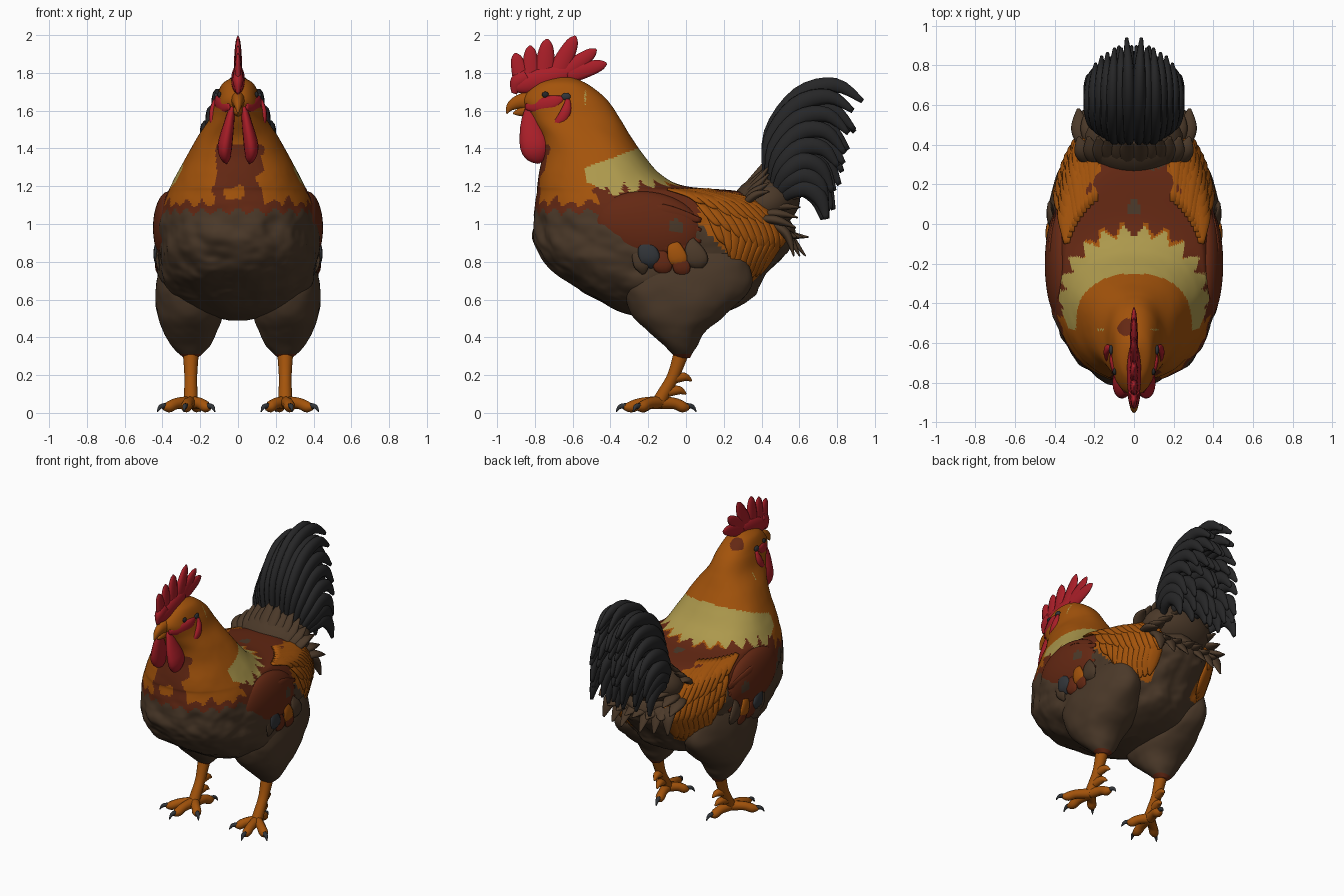
import bpy, bmesh, math, random
from mathutils import Vector, Matrix, noise

cube = bpy.data.objects.get("Cube")
if cube:
    bpy.data.objects.remove(cube)
random.seed(4)

# Palette
PALETTE = {"orange": "A3530B", "rust": "642813", "cream": "AC984C", "brown": "4B3929",
           "black": "262627", "red": "AA1E28", "slate": "323539"}
MATS = []
for name, code in PALETTE.items():
    srgb = [int(code[i:i + 2], 16) / 255 for i in (0, 2, 4)]
    rgba = [((c + 0.055) / 1.055) ** 2.4 for c in srgb] + [1]
    m = bpy.data.materials.new(name)
    m.use_nodes = True
    m.diffuse_color = rgba
    bsdf = m.node_tree.nodes["Principled BSDF"]
    bsdf.inputs["Base Color"].default_value = rgba
    bsdf.inputs["Roughness"].default_value = 0.8
    MATS.append(m)
ORANGE, RUST, CREAM, BROWN, BLACK, RED, SLATE = range(len(MATS))


def spline(rows, t):
    """Smooth interpolation through rows, with t from 0 to 1."""
    f = t * (len(rows) - 1)
    i = min(int(f), len(rows) - 2)
    f -= i
    a, b, c, d = (rows[max(0, min(len(rows) - 1, i + k))] for k in (-1, 0, 1, 2))
    return [q + 0.5 * f * (r - p + f * (2 * p - 5 * q + 4 * r - s + f * (3 * (q - r) + s - p)))
            for p, q, r, s in zip(a, b, c, d)]


def skin(bm, rings, mat):
    """Join closed rings of points into a capped surface."""
    rings = [[bm.verts.new(p) for p in ring] for ring in rings]
    n = len(rings[0])
    faces = [bm.faces.new((a[i], a[(i + 1) % n], b[(i + 1) % n], b[i]))
             for a, b in zip(rings, rings[1:]) for i in range(n)]
    faces += [bm.faces.new(rings[0]), bm.faces.new(rings[-1])]
    for f in faces:
        f.material_index = mat


def tube(bm, pts, mat, ref=(1, 0, 0), fu=1, fv=1, steps=12, n=10):
    """Sweep an oval along points of (x, y, z, radius)."""
    rings = []
    for k in range(steps + 1):
        x, y, z, r = spline(pts, k / steps)
        p = Vector((x, y, z))
        t = (Vector(spline(pts, min(1, k / steps + 0.01))[:3])
             - Vector(spline(pts, max(0, k / steps - 0.01))[:3])).normalized()
        u = Vector(ref)
        u = (u - t * u.dot(t)).normalized()
        v = t.cross(u)
        r = max(r, 0.003)
        rings.append([p + u * r * fu * math.cos(a) + v * r * fv * math.sin(a)
                      for a in (math.tau * j / n for j in range(n))])
    skin(bm, rings, mat)


def ball(bm, centre, size, mat, tilt=0, seg=32):
    mx = (Matrix.Translation(centre) @ Matrix.Rotation(tilt, 4, "X")
          @ Matrix.Diagonal((*size, 1)))
    new = bmesh.ops.create_uvsphere(bm, u_segments=seg, v_segments=seg // 2, radius=1, matrix=mx)
    for v in new["verts"]:
        for f in v.link_faces:
            f.material_index = mat


def ring_point(row, a, grow=1.0):
    """Point on an egg given as (z, y front, y widest, y back, half width, centre x)."""
    z, y0, yc, y1, w, cx = row
    c, s = math.cos(a), math.sin(a)
    reach = (y1 - yc) if s > 0 else (yc - y0)
    return Vector((cx + math.copysign(abs(c) ** 0.9, c) * w * grow,
                   yc + math.copysign(abs(s) ** 0.9, s) * reach * grow, z))


def loft(bm, rows, mat, steps, n):
    rings = []
    for k in range(steps + 1):
        row = spline(rows, k / steps)
        ring = []
        for j in range(n):
            p = ring_point(row, math.tau * j / n)
            rough = 0.01 + 0.04 * max(0, min(1, (1.12 - p.z) * 8))
            lump = noise.noise(p * 8) + 0.25 * noise.noise(p * 20)
            ring.append(ring_point(row, math.tau * j / n, 1 + rough * lump))
        rings.append(ring)
    skin(bm, rings, mat)


def finish(name, bm, mirror=False, rule=None):
    bmesh.ops.recalc_face_normals(bm, faces=bm.faces)
    for f in bm.faces:
        f.smooth = True
        if rule:
            f.material_index = rule(f.calc_center_median())
    me = bpy.data.meshes.new(name)
    bm.to_mesh(me)
    bm.free()
    for m in MATS:
        me.materials.append(m)
    ob = bpy.data.objects.new(name, me)
    bpy.context.collection.objects.link(ob)
    if mirror:
        ob.modifiers.new("Mirror", "MIRROR").use_mirror_merge = False


# Body, neck and head in one loft, coloured as plumage zones
BODY = [(1.775, -.70, -.65, -.60, .03, 0), (1.74, -.79, -.64, -.52, .085, 0),
        (1.66, -.86, -.60, -.42, .118, 0), (1.56, -.82, -.56, -.35, .15, 0),
        (1.46, -.77, -.49, -.29, .215, 0), (1.36, -.76, -.44, -.22, .27, 0),
        (1.26, -.78, -.40, -.13, .325, 0), (1.20, -.79, -.38, 0, .355, 0),
        (1.17, -.79, -.36, .30, .37, 0), (1.10, -.80, -.32, .45, .40, 0),
        (1.0, -.81, -.28, .55, .42, 0), (.9, -.80, -.24, .56, .425, 0),
        (.8, -.75, -.2, .48, .42, 0), (.7, -.64, -.15, .41, .40, 0),
        (.6, -.47, -.1, .33, .34, 0), (.53, -.33, -.07, .2, .22, 0), (.49, -.15, -.05, .05, .05, 0)]


def plumage(p):
    x, y, z = abs(p.x), p.y, p.z
    zig = 0.07 * abs((math.atan2(p.x, y + 0.42) * 12 / math.pi) % 1 - 0.5) * 2
    wave = 0.05 * noise.noise(p * 14)
    cape = math.hypot(x, y + 0.42)
    if z > 1.70 and math.hypot(p.x + .04, y + .52) < .045:
        return RUST
    if y < -0.6 and z < 1.42 and x < 0.12 + wave and z > 1.05 + zig * .6:
        return ORANGE if math.hypot(p.x + .03, z - 1.17) < .05 + wave else RUST
    if y > -0.53 and z > 1.30 + 0.36 * (y + 0.53):
        return ORANGE
    if y > -0.53 + wave * .3 and z > max(1.15, 1.17 - .5 * (y + .42)) and cape < 0.42 - zig:
        return CREAM
    if y < -0.46 + wave and z > 1.085 + zig * .6 + wave:
        return ORANGE
    if y < -0.46:
        return RUST if z > 1.045 + zig * .6 else BROWN
    if z > 1.15 and cape < 0.44 - zig and 0.04 < x < .25:
        return ORANGE
    if 0.07 < y < 0.42 and x > 0.17 and 1.08 - y * 1.1 < z < 1.165:
        return ORANGE
    if z > 1.02 and y < 0.30 + wave:
        return BROWN if math.hypot(x, y - 0.08) < 0.035 else RUST
    return BROWN


bm = bmesh.new()
loft(bm, BODY, BROWN, 200, 180)
finish("body", bm, rule=plumage)

# Thighs
bm = bmesh.new()
loft(bm, [(.95, -.15, 0, .2, .05, .28), (.8, -.26, 0, .33, .125, .285),
          (.65, -.33, -.02, .33, .17, .268), (.52, -.285, -.04, .21, .175, .255),
          (.43, -.20, -.05, .10, .145, .255), (.36, -.12, -.04, .06, .105, .25),
          (.32, -.08, -.02, .035, .07, .25), (.29, -.05, -.02, .02, .035, .25)], BROWN, 64, 64)
finish("thighs", bm, True, lambda p: RUST if p.z < 0.31 else BROWN)

# Wings with flight feathers and patched lower coverts
bm = bmesh.new()
ball(bm, (.365, -.2, .98), (.085, .29, .19), RUST, -0.15, 64)
for f in bm.faces:
    p = f.calc_center_median()
    if math.hypot(p.y + .05, p.z - .99) < .035:
        f.material_index = BROWN
for i in range(4):
    z = 1.08 - i * 0.055
    tube(bm, [(.40, -.3, z, .02), (.422, -.12, z - .02, .045), (.395, .08, z - .06, .012)],
         RUST, (0, 0, 1), 1, .3)
for x, y, z, r, mat in ((.417, -.245, .82, .04, BROWN), (.417, -.13, .81, .05, RUST),
                        (.417, .05, .84, .06, BROWN), (.42, -.03, .80, .045, RUST),
                        (.425, -.2, .85, .055, SLATE), (.425, -.05, .845, .05, ORANGE)):
    tube(bm, [(x - .01, y - .02, z + .09, .006), (x + .008, y - .01, z + .03, r * .8),
              (x + .006, y + .01, z - .04, r), (x - .015, y + .02, z - .085, .01)],
         mat, (0, 1, 0), 1, .25)
finish("wings", bm, True)

# Overlapping saddle feathers, shorter towards the wing
bm = bmesh.new()
for row in range(3):
    for i in range(10):
        k = i / 9
        top = 1.185 - .07 * row
        low = top - (.07 + .04 * row + (.10 + .03 * row) * min(1, k * 3)) - .03 * random.random()
        pts = []
        for t, r in ((0, .015), (.35, .036), (.75, .036), (1, .006)):
            z = top + (low - top) * t
            t_row = min(range(201), key=lambda j: abs(spline(BODY, j / 200)[0] - z)) / 200
            a = .48 + .58 * k + .06 * t
            pts.append((*ring_point(spline(BODY, t_row), a, 1.04 - row * .006), r))
        tube(bm, pts, ORANGE, (-math.sin(a), math.cos(a), 0), 1.1, .35)
finish("saddle_feathers", bm, True)

# Tail base and its covert feathers
bm = bmesh.new()
ball(bm, (0, .42, 1.11), (.25, .19, .15), BROWN, 0.4)
finish("tail_base", bm)
bm = bmesh.new()
for i in range(6):
    x = .03 + .045 * i
    drop = .018 * i
    lift = .04 * random.random()
    tube(bm, [(x * .8, .27, 1.15 - drop, .02), (x, .36, 1.24 - drop, .045),
              (x * 1.1, .44, 1.34 + lift - 2 * drop, .008)], BROWN, (1, 0, 0), 1, .5)
    tube(bm, [(x * .9, .36, 1.12 - drop, .03), (x * 1.05, .48, 1.2 - 2 * drop, .05),
              (x * 1.1, .57 + lift, 1.25 - 3 * drop, .008)], BROWN, (1, 0, 0), 1, .5)
    tube(bm, [(x * .8, .42, 1.02, .04), (x * .9, .53, .95, .05),
              (x, .66 - .35 * x, .93 - .1 * (i % 2), .008)], BROWN, (1, 0, 0), 1, .5)
finish("covert_feathers", bm, True)

# Sickle tail feathers, blended from the highest arc to the lowest
HIGH = [(.43, 1.24), (.45, 1.48), (.60, 1.68), (.79, 1.735), (.935, 1.65)]
LOW = [(.50, 1.13), (.58, 1.18), (.66, 1.19), (.73, 1.13), (.76, 1.03)]
bm = bmesh.new()
for row in range(7):
    k = row / 6
    for col in range(3):
        x = .025 + .04 * col + .055 * min(1, k * 1.6) * col
        short = 1 - (.025 * col + .09 * random.random()) * (row + col > 0)
        droop = .06 * random.random() * (row > 0)
        sway = .03 * (random.random() - .5)
        pts = []
        for (hy, hz), (ly, lz), r, spread, d in zip(HIGH, LOW, (.022, .038, .045, .037, .012),
                                                    (.8, 1, 1.03, 1.03, 1.03), (0, 0, 0, .3, 1)):
            y, z = hy + (ly - hy) * k, hz + (lz - hz) * k
            pts.append((x * spread + sway * d, .44 + (y - .44) * short,
                        1.15 + (z - 1.15) * short - droop * d, r))
        tube(bm, pts, BLACK, (1, 0, 0), .75, 1.1, 16)
finish("tail_feathers", bm, True)

# Comb
bm = bmesh.new()
ball(bm, (0, -.76, 1.765), (.036, .17, .065), RED, 0.25)
for root, tip, r in (((-.86, 1.74), (-.905, 1.905), .045), ((-.82, 1.76), (-.825, 1.945), .045),
                     ((-.75, 1.78), (-.735, 1.98), .05), ((-.69, 1.78), (-.585, 1.995), .05),
                     ((-.65, 1.79), (-.475, 1.925), .045), ((-.63, 1.79), (-.42, 1.85), .045)):
    (y0, z0), (y1, z1) = root, tip
    tube(bm, [(0, y0, z0, r * 1.2), (0, (y0 + y1) / 2, (z0 + z1) / 2, r),
              (0, y0 + (y1 - y0) * .85, z0 + (z1 - z0) * .85, r * .65), (0, y1, z1, .006)],
         RED, (1, 0, 0), .4, 1)
tube(bm, [(0, -.84, 1.78, .05), (0, -.89, 1.75, .045), (0, -.91, 1.69, .015)], RED, fu=.6)
finish("comb", bm)

# Wattles and red face skin
bm = bmesh.new()
tube(bm, [(.03, -.82, 1.62, .03), (.05, -.82, 1.52, .058), (.07, -.80, 1.41, .078),
          (.065, -.785, 1.345, .05), (.06, -.78, 1.32, .006)], RED, fu=.5, n=16)
finish("wattles", bm, True)
bm = bmesh.new()
tube(bm, [(.045, -.85, 1.62, .015), (.083, -.78, 1.625, .038), (.11, -.70, 1.645, .038),
          (.116, -.65, 1.67, .01)], RED, (0, 0, 1), 1, .35)
tube(bm, [(.122, -.625, 1.66, .012), (.135, -.635, 1.60, .028), (.132, -.67, 1.54, .028),
          (.108, -.73, 1.50, .01)], RED, fu=.6)
finish("face_skin", bm, True)

# Eyes and ear spots
bm = bmesh.new()
ball(bm, (.098, -.745, 1.685), (.01, .018, .016), BLACK, seg=16)
ball(bm, (.116, -.635, 1.675), (.01, .025, .02), SLATE, seg=16)
finish("eyes_and_ears", bm, True)

# Beak
bm = bmesh.new()
tube(bm, [(0, -.79, 1.65, .06), (0, -.87, 1.65, .042), (0, -.925, 1.625, .026),
          (0, -.95, 1.585, .004)], ORANGE, fu=.75, n=14)
tube(bm, [(0, -.79, 1.61, .04), (0, -.87, 1.595, .027), (0, -.915, 1.585, .005)], ORANGE, fu=.8)
finish("beak", bm)

# Legs, toes, spurs and claws
bm = bmesh.new()
tube(bm, [(.25, -.015, .35, .045), (.25, -.065, .2, .034), (.25, -.12, .1, .036),
          (.25, -.15, .045, .04)], ORANGE)
for y, z in ((-.07, .18), (-.10, .11)):
    tube(bm, [(.25, y, z, .028), (.24, y + .06, z + .01, .024), (.23, y + .10, z - .01, .005)], ORANGE)
for x, y in ((.28, -.33), (.15, -.245), (.395, -.255), (.21, .015)):
    dx, dy = x - .25, y + .14
    end = Vector((dx, dy, 0)).normalized() * .04
    tube(bm, [(.25, -.14, .055, .035), (.25 + dx * .5, -.14 + dy * .5, .05, .03),
              (.25 + dx * .8, -.14 + dy * .8, .032, .03), (x, y, .032, .015)],
         ORANGE, (0, 0, 1))
    tube(bm, [(x - end.x * .3, y - end.y * .3, .036, .016), (x + end.x * .5, y + end.y * .5, .033, .012),
              (x + end.x, y + end.y, .006, .003)], SLATE, (0, 0, 1), steps=6)
finish("legs_and_feet", bm, True)
